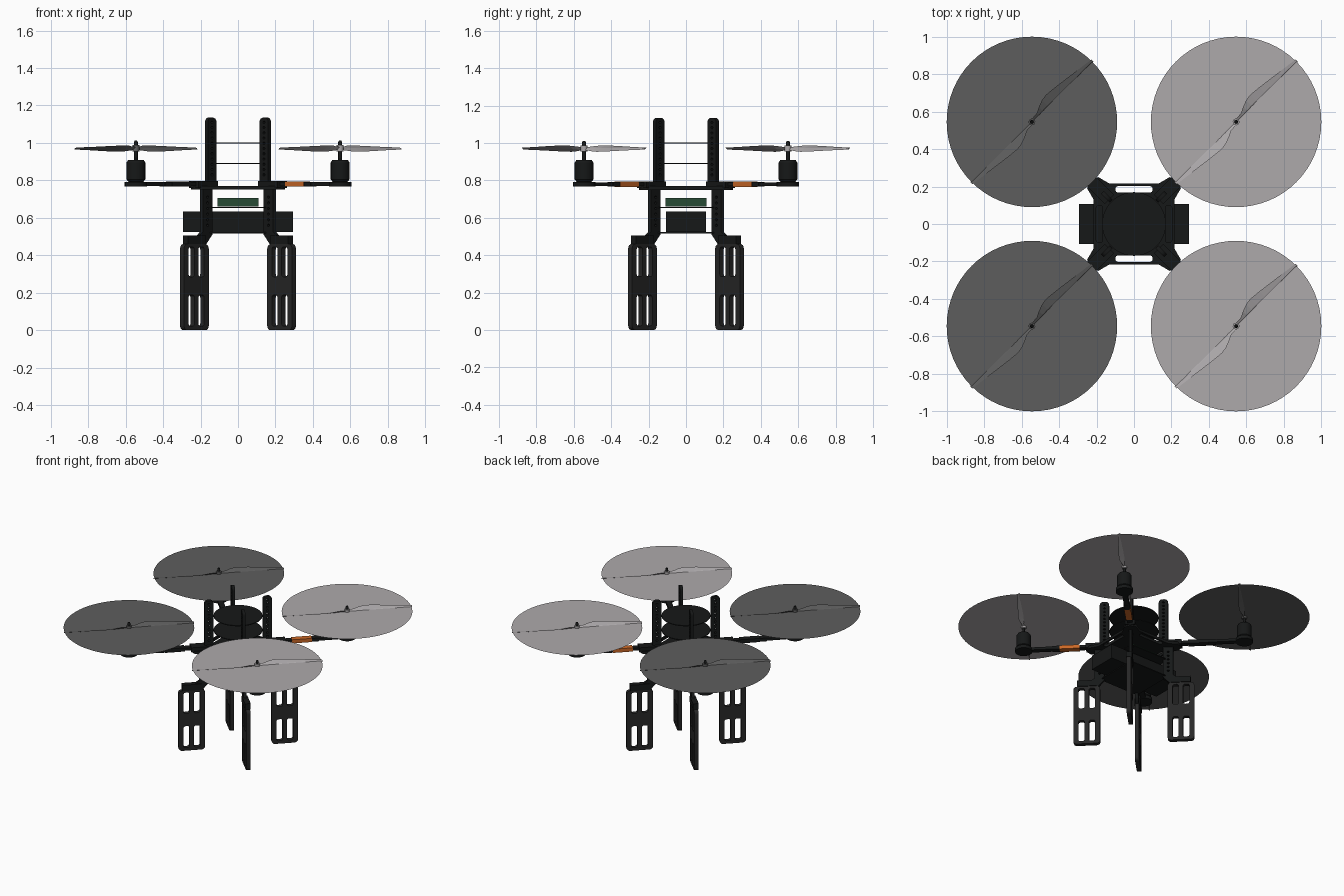
import bpy, bmesh, math
from mathutils import Matrix, Vector

if "Cube" in bpy.data.objects:
    bpy.data.objects.remove(bpy.data.objects["Cube"])

D = 0.545           # rotor offset on x and y
ROTOR_Z = 0.97


def material(name, rgb):
    m = bpy.data.materials.new(name)
    m.diffuse_color = (*rgb, 1)
    m.use_nodes = True
    m.node_tree.nodes["Principled BSDF"].inputs["Base Color"].default_value = m.diffuse_color
    return m


BLACK = material("black", (0.008, 0.009, 0.009))
CARBON = material("carbon", (0.02, 0.02, 0.02))
ORANGE = material("orange", (0.6, 0.14, 0.02))
GREEN = material("green", (0.02, 0.07, 0.035))
DARK = material("dark_rotor", (0.11, 0.11, 0.11))
LIGHT = material("light_rotor", (0.42, 0.40, 0.41))


def add(name, mesh, mat, matrix=Matrix()):
    ob = bpy.data.objects.new(name, mesh)
    bpy.context.collection.objects.link(ob)
    mesh.materials.clear()
    mesh.materials.append(mat)
    ob.matrix_world = matrix
    return ob


def finish(name, bm, mat, matrix=Matrix()):
    mesh = bpy.data.meshes.new(name)
    bmesh.ops.recalc_face_normals(bm, faces=bm.faces)
    bm.to_mesh(mesh)
    bm.free()
    return add(name, mesh, mat, matrix)


def box(name, size, center, mat, matrix=Matrix()):
    bm = bmesh.new()
    bmesh.ops.create_cube(bm, size=1)
    bmesh.ops.scale(bm, vec=size, verts=bm.verts)
    bmesh.ops.translate(bm, vec=center, verts=bm.verts)
    return finish(name, bm, mat, matrix)


def lathe(name, profile, mat, pos, sides=24):
    """Closed turned shape from (radius, z) rings."""
    bm = bmesh.new()
    rings = [[bm.verts.new((r * math.cos(2 * math.pi * i / sides),
                            r * math.sin(2 * math.pi * i / sides), z))
              for i in range(sides)] for r, z in profile]
    for a, b in zip(rings, rings[1:]):
        for i in range(sides):
            j = (i + 1) % sides
            f = bm.faces.new((a[i], a[j], b[j], b[i]))
            f.smooth = False
    bm.faces.new(rings[0])
    bm.faces.new(rings[-1])
    ob = finish(name, bm, mat, Matrix.Translation(pos))
    bpy.context.view_layer.objects.active = ob
    ob.select_set(True)
    bpy.ops.object.shade_smooth_by_angle(angle=math.radians(30))
    ob.select_set(False)
    return ob


def round_rect(cx, cy, w, h, r, n=4):
    pts = []
    for k, (sx, sy) in enumerate([(1, 1), (-1, 1), (-1, -1), (1, -1)]):
        for i in range(n + 1):
            a = math.pi / 2 * (k + i / n)
            pts.append((cx + sx * (w / 2 - r) + r * math.cos(a),
                        cy + sy * (h / 2 - r) + r * math.sin(a)))
    return pts


def plate(name, loops, thick, mat, matrix=Matrix()):
    """Flat plate: first loop is the outline, the others are holes."""
    cu = bpy.data.curves.new(name, 'CURVE')
    cu.dimensions = '2D'
    cu.fill_mode = 'BOTH'
    cu.extrude = thick / 2
    for loop in loops:
        sp = cu.splines.new('POLY')
        sp.points.add(len(loop) - 1)
        for p, (x, y) in zip(sp.points, loop):
            p.co = (x, y, 0, 1)
        sp.use_cyclic_u = True
    tmp = bpy.data.objects.new(name + "_tmp", cu)
    bpy.context.collection.objects.link(tmp)
    dg = bpy.context.evaluated_depsgraph_get()
    mesh = bpy.data.meshes.new_from_object(tmp.evaluated_get(dg))
    bpy.data.objects.remove(tmp)
    return add(name, mesh, mat, matrix)


def four_way(points):
    return [(x * c - y * s, x * s + y * c)
            for c, s in ((1, 0), (0, 1), (-1, 0), (0, -1)) for x, y in points]


def level(z):
    return Matrix.Translation((0, 0, z))


# Central frame plate with a slot along each side
outline = four_way([(0.20, -0.13), (0.20, 0.13), (0.25, 0.19), (0.235, 0.235), (0.19, 0.25), (0.13, 0.215)])
outline = four_way([(0.215, -0.13), (0.215, 0.13), (0.25, 0.19), (0.235, 0.235), (0.19, 0.25)])
slots = [round_rect(0, s * 0.185, 0.2, 0.034, 0.015) for s in (-1, 1)]
slots += [round_rect(s * 0.185, 0, 0.034, 0.2, 0.015) for s in (-1, 1)]
plate("frame_plate", [outline] + slots, 0.02, BLACK, level(0.76))

# Round upper shelves, lower trays, battery and circuit board
for z in (0.89, 1.0):
    lathe("upper_shelf", [(0.17, z - 0.003), (0.17, z + 0.003)], BLACK, (0, 0, 0), 40)
for z in (0.655, 0.52):
    tray = four_way([(0.168, -0.14), (0.168, 0.14), (0.16, 0.16)])
    plate("lower_tray", [tray], 0.006, BLACK, level(z))
box("battery", (0.585, 0.215, 0.11), (0, 0, 0.58), BLACK)
box("circuit_board", (0.22, 0.22, 0.045), (0, 0, 0.683), GREEN)

for k in range(4):
    turn = Matrix.Rotation(math.radians(45 + 90 * k), 4, 'Z')
    upright = turn @ Matrix.Rotation(math.pi / 2, 4, 'X')   # plane: radius, height
    right_side = k in (0, 3)
    hub = turn @ Vector((D * math.sqrt(2), 0, 0))

    # Upper post with a ladder of holes
    holes = [round_rect(0.206, 0.83 + 0.028 * i, 0.016, 0.012, 0.005, 2) for i in range(11)]
    plate("upper_post", [round_rect(0.206, 0.955, 0.065, 0.36, 0.025)] + holes, 0.022, BLACK, upright)

    # Lower post, kinking outward to the leg bracket
    post = [(0.205, 0.78), (0.205, 0.51), (0.25, 0.46), (0.31, 0.46), (0.31, 0.50), (0.275, 0.525), (0.275, 0.78)]
    holes = [round_rect(0.24, 0.56 + 0.03 * i, 0.016, 0.012, 0.005, 2) for i in range(6)]
    plate("lower_post", [post] + holes, 0.022, BLACK, upright)
    box("leg_bracket", (0.135, 0.04, 0.045), (0.329, 0, 0.483), BLACK, turn)

    # Leg plate with four openings
    holes = [round_rect(0.329 + s * 0.037, z, 0.044, h, 0.014)
             for s in (-1, 1) for z, h in ((0.105, 0.165), (0.365, 0.16))]
    plate("landing_leg", [round_rect(0.329, 0.23, 0.187, 0.46, 0.025)] + holes, 0.03, CARBON, upright)

    # Arm, clamp and sleeve
    box("arm", (0.57, 0.038, 0.02), (0.485, 0, 0.78), BLACK, turn)
    box("arm_clamp", (0.15, 0.07, 0.035), (0.26, 0, 0.778), BLACK, turn)
    sleeve = [(0.022, 0.78 - 0.015), (0.022, 0.78 + 0.015)]
    box("arm_sleeve", (0.14, 0.046, 0.028), (0.449, 0, 0.78), ORANGE if right_side else BLACK, turn)
    box("sleeve_end", (0.05, 0.044, 0.025), (0.545, 0, 0.78), BLACK, turn)

    # Motor with mount and shaft
    lathe("motor_mount", [(0.06, 0.768), (0.06, 0.792)], BLACK, hub)
    lathe("motor", [(0.036, 0.788), (0.05, 0.805), (0.05, 0.895), (0.042, 0.908)], BLACK, hub)
    lathe("motor_shaft", [(0.01, 0.9), (0.01, 1.005), (0.006, 1.012)], BLACK, hub, 12)

    # Propeller: hub, two twisted blades and the thin spinning disc
    tone = LIGHT if right_side else DARK
    lathe("propeller_hub", [(0.018, 0.955), (0.018, 0.988)], tone, hub, 16)
    bm = bmesh.new()
    for s in (1, -1):
        rings = []
        for u, w, z in [(0.01, 0.012, 0.008), (0.05, 0.014, 0.012), (0.083, 0.03, 0.016), (0.12, 0.044, 0.017),
                        (0.155, 0.049, 0.016), (0.22, 0.043, 0.014), (0.34, 0.027, 0.009), (0.46, 0.011, 0.005)]:
            sect = [(w, z), (0.1 * w, 0.003), (-0.5 * w, -z), (0.1 * w, -0.003)]
            rings.append([bm.verts.new((s * u, s * v, h)) for v, h in sect])
        for a, b in zip(rings, rings[1:]):
            for i in range(4):
                bm.faces.new((a[i], a[(i + 1) % 4], b[(i + 1) % 4], b[i]))
        bm.faces.new(rings[0])
        bm.faces.new(rings[-1])
    place = Matrix.Translation(hub + Vector((0, 0, ROTOR_Z)))
    finish("propeller_blades", bm, tone, place @ Matrix.Rotation(math.pi / 4, 4, 'Z'))
    bm = bmesh.new()
    bmesh.ops.create_circle(bm, cap_ends=True, radius=0.455, segments=64)
    finish("rotor_disc", bm, tone, place)
